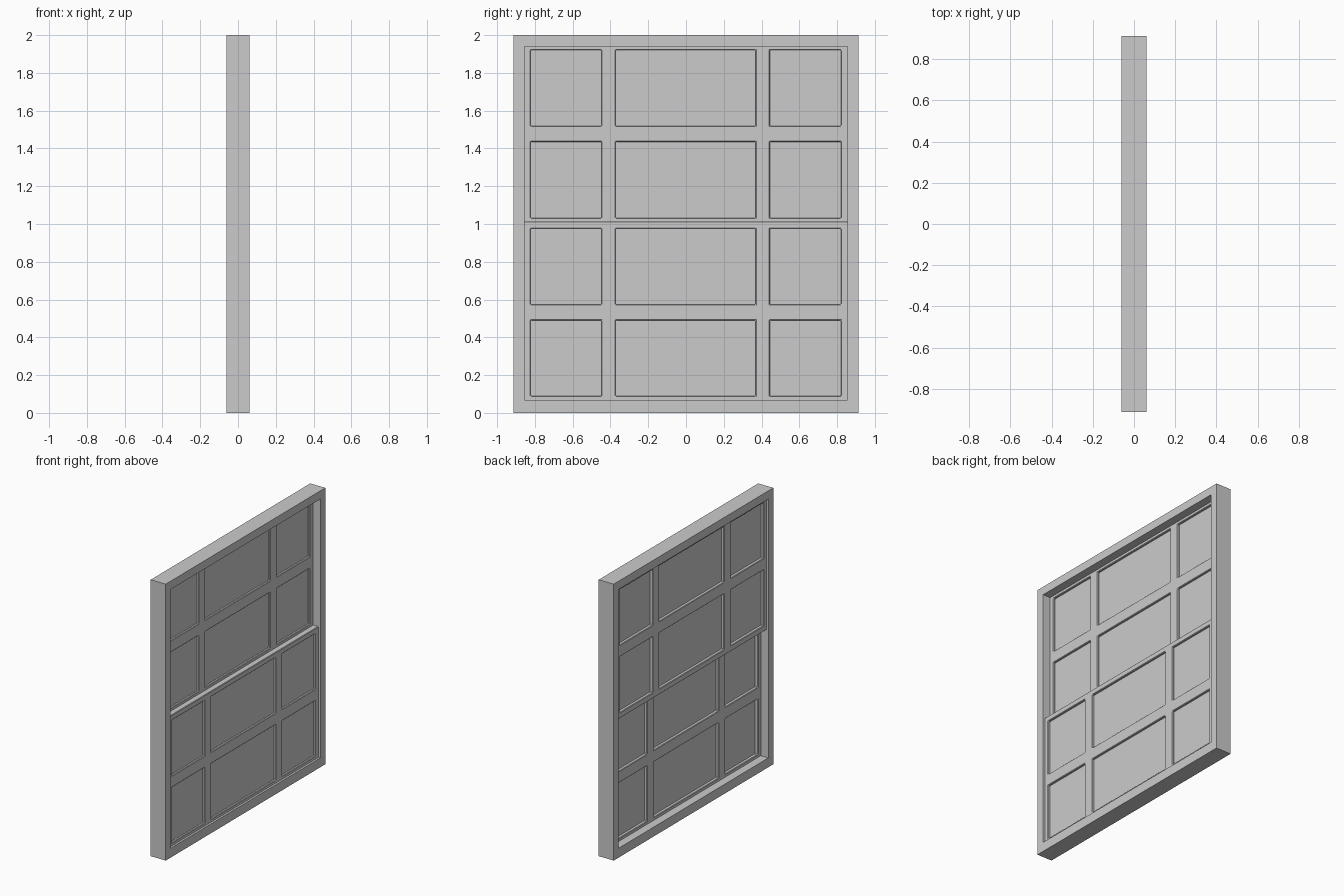
import bpy
import bmesh

if "Cube" in bpy.data.objects:
    bpy.data.objects.remove(bpy.data.objects["Cube"])


def lattice(name, x0, x1, ys, zs, bevel=0.0):
    """Slab from x0 to x1 on a y/z grid; every odd-odd cell is left open."""
    bm = bmesh.new()
    v = [[bm.verts.new((x0, y, z)) for z in zs] for y in ys]
    for i in range(len(ys) - 1):
        for j in range(len(zs) - 1):
            if i % 2 == 0 or j % 2 == 0:
                bm.faces.new((v[i][j], v[i][j + 1], v[i + 1][j + 1], v[i + 1][j]))
    ext = bmesh.ops.extrude_face_region(bm, geom=bm.faces[:], use_keep_orig=True)
    for e in ext["geom"]:
        if isinstance(e, bmesh.types.BMVert):
            e.co.x = x1
    bmesh.ops.recalc_face_normals(bm, faces=bm.faces[:])
    mesh = bpy.data.meshes.new(name)
    bm.to_mesh(mesh)
    bm.free()
    ob = bpy.data.objects.new(name, mesh)
    bpy.context.collection.objects.link(ob)
    if bevel:
        m = ob.modifiers.new("soft_edges", 'BEVEL')
        m.width = bevel
        m.segments = 1
        m.limit_method = 'ANGLE'
    return ob


def box(name, lo, hi):
    bpy.ops.mesh.primitive_cube_add(size=1, location=[(a + b) / 2 for a, b in zip(lo, hi)])
    ob = bpy.context.object
    ob.name = name
    ob.scale = [b - a for a, b in zip(lo, hi)]
    return ob


# Outer window frame
lattice("window_frame", -0.06, 0.06, (-0.912, -0.855, 0.855, 0.912),
        (0, 0.068, 1.94, 2.0))

# Two sliding sashes, each with a 3 x 2 grid of panes
columns = (-0.87, -0.822, -0.448, -0.372, 0.368, 0.444, 0.82, 0.87)
for label, x0, rows in (
        ("lower", 0.0, (0.05, 0.09, 0.49, 0.575, 0.975, 1.014)),
        ("upper", -0.045, (0.99, 1.032, 1.435, 1.52, 1.92, 1.96))):
    lattice(label + "_sash", x0, x0 + 0.045, columns, rows, 0.004)
    # Glass sheet set inside the sash
    box(label + "_glass", (x0 + 0.022, -0.84, rows[0] + 0.01),
        (x0 + 0.03, 0.84, rows[-1] - 0.01))
